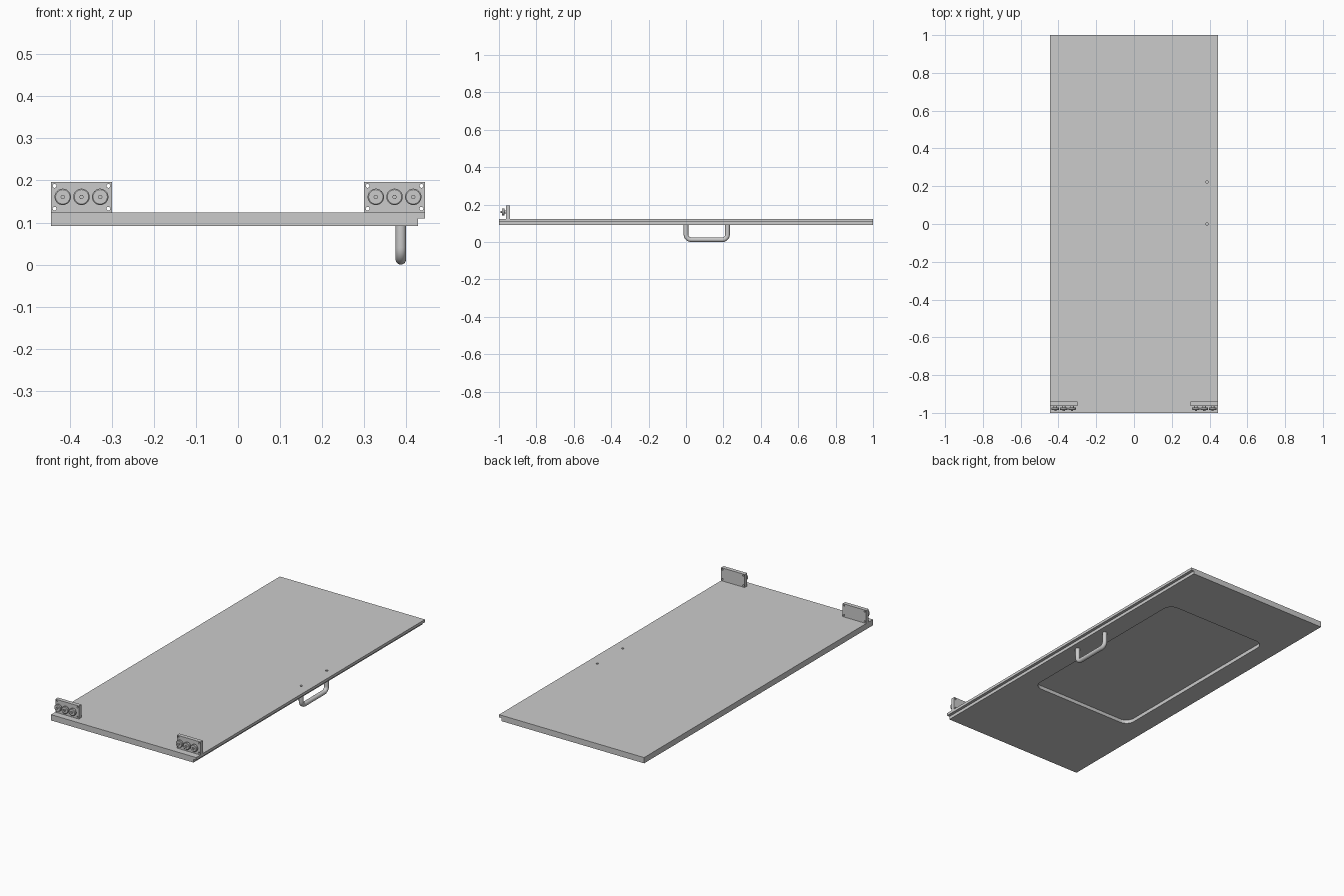
import bpy, bmesh
from math import pi, cos, sin
from mathutils import Matrix, Vector

if "Cube" in bpy.data.objects:
    bpy.data.objects.remove(bpy.data.objects["Cube"])


def make(name, bm, smooth=False):
    bmesh.ops.recalc_face_normals(bm, faces=bm.faces)
    me = bpy.data.meshes.new(name)
    bm.to_mesh(me)
    bm.free()
    ob = bpy.data.objects.new(name, me)
    bpy.context.collection.objects.link(ob)
    if smooth:
        activate(ob)
        bpy.ops.object.shade_smooth_by_angle(angle=0.6)
    return ob


def activate(ob):
    bpy.ops.object.select_all(action='DESELECT')
    ob.select_set(True)
    bpy.context.view_layer.objects.active = ob


def prism(bm, points, offset):
    """Extrude a closed outline of 3D points along an offset."""
    f = bm.faces.new([bm.verts.new(p) for p in points])
    r = bmesh.ops.extrude_face_region(bm, geom=[f])
    bmesh.ops.translate(bm, vec=offset,
                        verts=[v for v in r['geom'] if isinstance(v, bmesh.types.BMVert)])


def circle(c, u, v, r, n=24):
    return [Vector(c) + r * (cos(2 * pi * i / n) * Vector(u) + sin(2 * pi * i / n) * Vector(v))
            for i in range(n)]


def cut(ob, bm):
    cutter = make("cutter", bm)
    cutter.hide_render = True
    m = ob.modifiers.new("cut", 'BOOLEAN')
    m.operation, m.solver, m.object = 'DIFFERENCE', 'EXACT', cutter
    activate(ob)
    bpy.ops.object.modifier_apply(modifier=m.name)
    bpy.data.objects.remove(cutter)


X, Y, Z = (1, 0, 0), (0, 1, 0), (0, 0, 1)
BOT, MID, TOP, W = 0.092, 0.109, 0.124, 0.444
HX, HY = 0.387, (0.0, 0.222)          # handle position

# Door leaf with a rebate along its right edge
bm = bmesh.new()
prof = [(-W, BOT), (0.428, BOT), (0.428, MID), (W, MID), (W, TOP), (-W, TOP)]
prism(bm, [(x, -1, z) for x, z in prof], (0, 2, 0))
door = make("door_panel", bm)

# Rounded recess in the lower face
bm = bmesh.new()
x0, x1, y0, y1, r = -0.329, 0.312, -0.445, 0.667, 0.05
outline = []
for k, (cx, cy) in enumerate([(x1 - r, y1 - r), (x0 + r, y1 - r), (x0 + r, y0 + r), (x1 - r, y0 + r)]):
    for i in range(9):
        a = (k + i / 8) * pi / 2
        outline.append((cx + r * cos(a), cy + r * sin(a), BOT - 0.02))
prism(bm, outline, (0, 0, 0.04))
cut(door, bm)

# Bolt holes for the handle
bm = bmesh.new()
for y in HY:
    prism(bm, circle((HX, y, BOT - 0.01), X, Y, 0.007), (0, 0, 0.06))
cut(door, bm)

# Bent round bar handle
path, br, zc = [(HX, HY[0], BOT)], 0.028, 0.0125
for cy, a0 in ((HY[0] + br, pi), (HY[1] - br, 1.5 * pi)):
    for i in range(9):
        a = a0 + i / 8 * pi / 2
        path.append((HX, cy + br * cos(a), zc + br + br * sin(a)))
path.append((HX, HY[1], BOT))
bm = bmesh.new()
rings = []
for i, p in enumerate(path):
    t = Vector(path[min(i + 1, len(path) - 1)]) - Vector(path[max(i - 1, 0)])
    if i in (0, len(path) - 1):
        t = Vector((0, 0, -1 if i == 0 else 1))
    side = t.normalized().cross(Vector(X))
    rings.append([bm.verts.new(q) for q in circle(p, X, side, 0.0125)])
for a, b in zip(rings, rings[1:]):
    for i in range(24):
        j = (i + 1) % 24
        bm.faces.new((a[i], a[j], b[j], b[i]))
bm.faces.new(rings[0])
bm.faces.new(rings[-1])
make("handle", bm, True)

# Roller outline as (radius, y), spun about its axle
ROLLER = [(0, -0.982), (0.008, -0.982), (0.008, -0.985), (0.017, -0.985), (0.0195, -0.983),
          (0.0195, -0.973), (0.017, -0.971), (0.009, -0.971), (0.009, -0.963), (0, -0.963)]

for side, cx in (("left", -0.372), ("right", 0.372)):
    # Upright mounting plate with four corner holes
    h, zt = 0.072, 0.196
    bm = bmesh.new()
    bmesh.ops.create_cube(bm, size=1, matrix=Matrix.Translation((cx, -0.952, (TOP + zt) / 2))
                          @ Matrix.Diagonal((2 * h, 0.022, zt - TOP, 1)))
    plate = make(side + "_roller_plate", bm)
    bm = bmesh.new()
    for sx in (-1, 1):
        for z in (TOP + 0.009, zt - 0.009):
            prism(bm, circle((cx + sx * (h - 0.008), -1, z), X, Z, 0.0045), (0, 0.1, 0))
    cut(plate, bm)

    # Three rollers, each with a hexagonal axle bolt
    for n in range(3):
        x, z = cx + (n - 1) * 0.0445, 0.161
        bm = bmesh.new()
        vs = [bm.verts.new((x + q, y, z)) for q, y in ROLLER]
        es = [bm.edges.new(e) for e in zip(vs, vs[1:])]
        bmesh.ops.spin(bm, geom=vs + es, cent=(x, 0, z), axis=Y, angle=2 * pi, steps=32)
        bmesh.ops.remove_doubles(bm, verts=bm.verts, dist=1e-5)
        make(f"{side}_roller_{n + 1}", bm, True)
        bm = bmesh.new()
        prism(bm, circle((x, -0.991, z), X, Z, 0.0055, 6), (0, 0.012, 0))
        make(f"{side}_axle_bolt_{n + 1}", bm)
